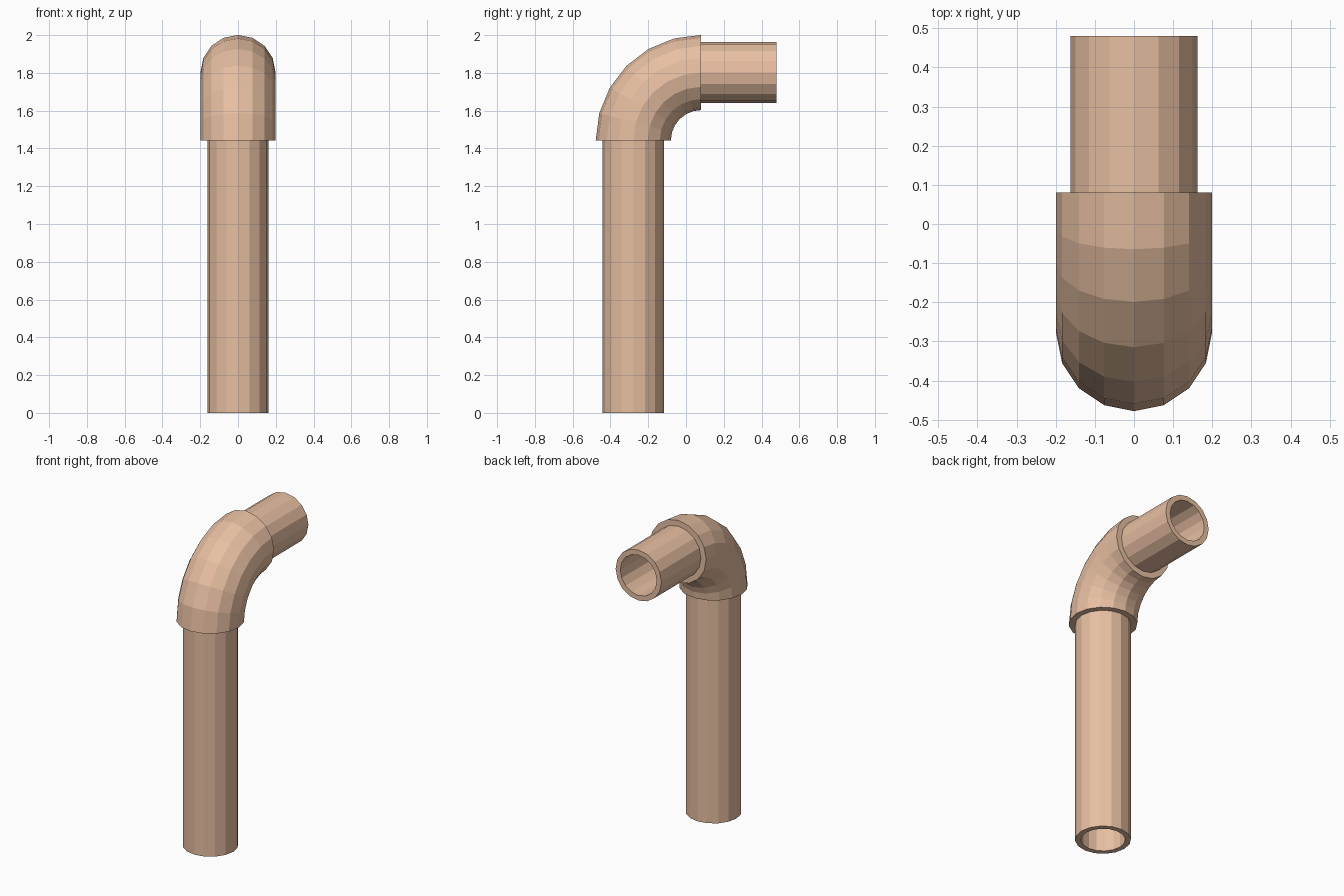
import bpy, bmesh, math
from mathutils import Vector

if "Cube" in bpy.data.objects:
    bpy.data.objects.remove(bpy.data.objects["Cube"])

SIDES = 16
PIPE_R, BORE_R, ELBOW_R = 0.162, 0.129, 0.199
BEND_Y, BEND_Z, BEND_R = 0.08, 1.443, 0.359   # bend centre and radius

mat = bpy.data.materials.new("copper")
mat.diffuse_color = (0.8, 0.52, 0.36, 1)
mat.use_nodes = True
mat.node_tree.nodes["Principled BSDF"].inputs["Base Color"].default_value = mat.diffuse_color


def tube(name, stations, outer, inner, cap_start=True, cap_end=True):
    """Hollow tube through stations (y, z, tilt); tilt 0 runs up, 90 deg runs back."""
    bm = bmesh.new()

    def ring(y, z, tilt, r):
        across = Vector((0, -math.cos(tilt), math.sin(tilt)))
        verts = []
        for i in range(SIDES):
            a = math.tau * i / SIDES
            p = Vector((0, y, z)) + r * (math.cos(a) * across + math.sin(a) * Vector((1, 0, 0)))
            verts.append(bm.verts.new(p))
        return verts

    def bridge(a, b):
        for i in range(SIDES):
            j = (i + 1) % SIDES
            bm.faces.new((a[i], a[j], b[j], b[i]))

    out = [ring(*s, outer) for s in stations]
    inn = [ring(*s, inner) for s in stations]
    for k in range(len(stations) - 1):
        bridge(out[k], out[k + 1])
        bridge(inn[k + 1], inn[k])
    if cap_start:
        bridge(inn[0], out[0])
    if cap_end:
        bridge(out[-1], inn[-1])
    mesh = bpy.data.meshes.new(name)
    bm.to_mesh(mesh)
    bm.free()
    mesh.materials.append(mat)
    obj = bpy.data.objects.new(name, mesh)
    bpy.context.collection.objects.link(obj)
    return obj


# Quarter-turn elbow in six steps
bend = []
for k in range(7):
    t = math.radians(15 * k)
    bend.append((BEND_Y - BEND_R * math.cos(t), BEND_Z + BEND_R * math.sin(t), t))
tube("elbow", bend, ELBOW_R, BORE_R)

# Straight pipes, left open where they meet the elbow
y0, z1 = BEND_Y - BEND_R, BEND_Z + BEND_R
tube("upright_pipe", [(y0, 0, 0), (y0, BEND_Z, 0)], PIPE_R, BORE_R, cap_end=False)
tube("outlet_pipe", [(BEND_Y, z1, math.pi / 2), (0.48, z1, math.pi / 2)],
     PIPE_R, BORE_R, cap_start=False)
